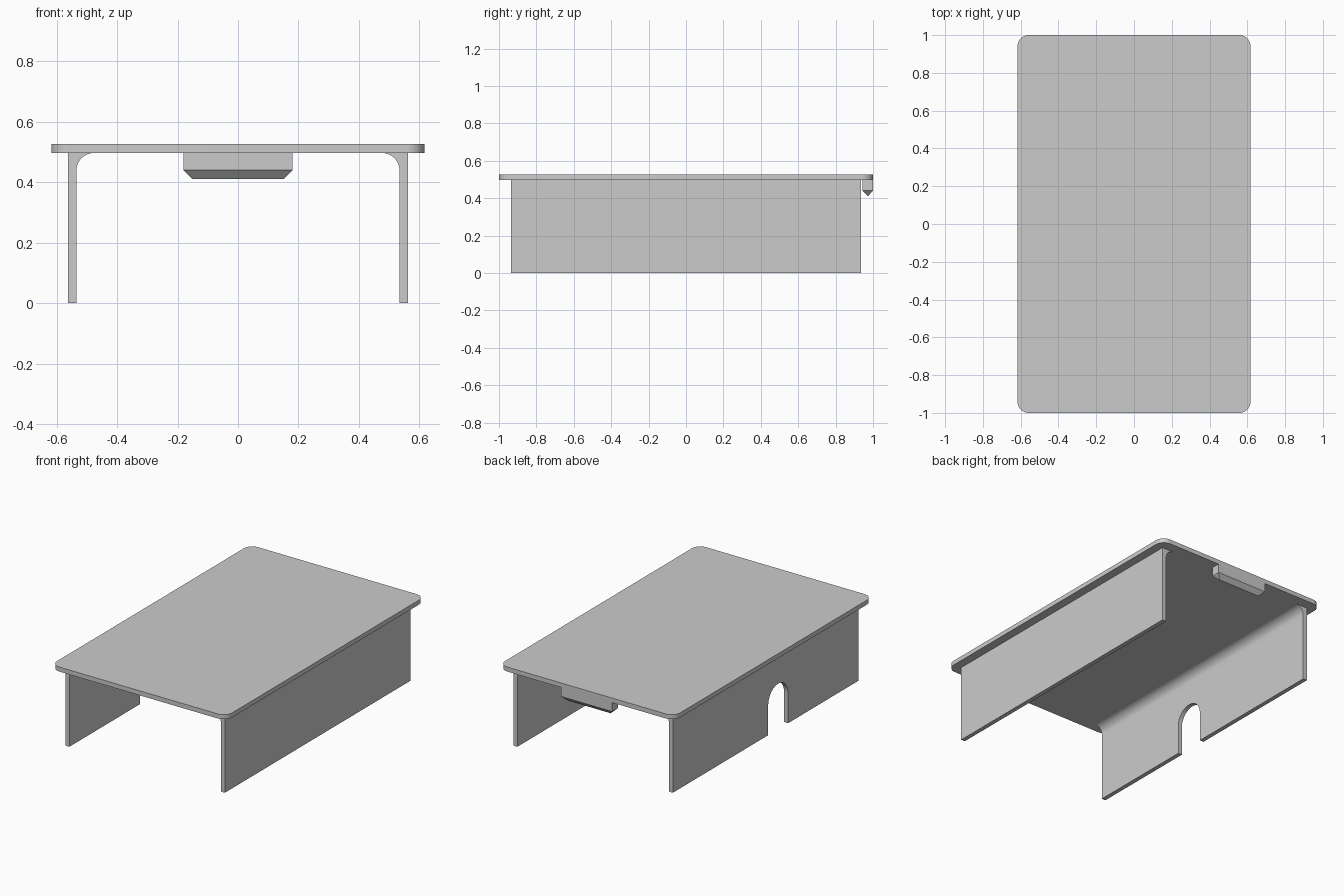
import bpy
import bmesh
from math import sin, cos, pi
from mathutils import Vector

cube = bpy.data.objects.get("Cube")
if cube:
    bpy.data.objects.remove(cube, do_unlink=True)

HALF_W, HALF_L = 0.617, 1.0
SLAB_BOTTOM, SLAB_TOP = 0.497, 0.526
PANEL_IN, PANEL_OUT, PANEL_END = 0.534, 0.562, 0.935

grey = bpy.data.materials.new("plain grey")
grey.use_nodes = True
grey.diffuse_color = (0.6, 0.6, 0.6, 1)
grey.node_tree.nodes["Principled BSDF"].inputs["Base Color"].default_value = grey.diffuse_color


def arc(cx, cy, r, start, end, steps=16):
    """Points along a circular arc, angles in half turns."""
    angles = [pi * (start + (end - start) * i / steps) for i in range(steps + 1)]
    return [(cx + r * cos(a), cy + r * sin(a)) for a in angles]


def finish(name, bm):
    bmesh.ops.recalc_face_normals(bm, faces=bm.faces)
    mesh = bpy.data.meshes.new(name)
    bm.to_mesh(mesh)
    bm.free()
    mesh.materials.append(grey)
    obj = bpy.data.objects.new(name, mesh)
    bpy.context.collection.objects.link(obj)
    return obj


def extrude(name, points, direction):
    """Solid made by sweeping a closed outline of 3D points along a vector."""
    bm = bmesh.new()
    face = bm.faces.new([bm.verts.new(p) for p in points])
    out = bmesh.ops.extrude_face_region(bm, geom=[face], use_keep_orig=True)
    moved = [v for v in out["geom"] if isinstance(v, bmesh.types.BMVert)]
    bmesh.ops.translate(bm, verts=moved, vec=Vector(direction))
    return finish(name, bm)


def activate(obj):
    bpy.ops.object.select_all(action="DESELECT")
    obj.select_set(True)
    bpy.context.view_layer.objects.active = obj


def smooth(obj):
    activate(obj)
    bpy.ops.object.shade_smooth_by_angle(angle=pi / 6)


# Top slab with rounded corners
R = 0.06
outline = []
for i, (sx, sy) in enumerate([(1, 1), (-1, 1), (-1, -1), (1, -1)]):
    outline += arc(sx * (HALF_W - R), sy * (HALF_L - R), R, i / 2, i / 2 + 0.5, 12)
smooth(extrude("top_slab", [(x, y, SLAB_BOTTOM) for x, y in outline],
               (0, 0, SLAB_TOP - SLAB_BOTTOM)))

# Side panels with a concave fillet under the slab
F = 0.058
profile = [(PANEL_OUT, 0), (PANEL_OUT, SLAB_BOTTOM)]
profile += arc(PANEL_IN - F, SLAB_BOTTOM - F, F, 0.5, 0) + [(PANEL_IN, 0)]
panels = {}
for name, side in (("left_panel", 1), ("right_panel", -1)):
    panels[name] = extrude(name, [(side * x, -PANEL_END, z) for x, z in profile],
                           (0, 2 * PANEL_END, 0))

# Arched cable opening in the right panel
arch = [(-0.025, -0.1)] + arc(-0.125, 0.19, 0.1, 0, 1, 24) + [(-0.225, -0.1)]
cutter = extrude("arch_cutter", [(-0.7, y, z) for y, z in arch], (0.3, 0, 0))
cutter.hide_render = True
activate(panels["right_panel"])
cut = panels["right_panel"].modifiers.new("arch_opening", "BOOLEAN")
cut.operation, cut.solver, cut.object = "DIFFERENCE", "EXACT", cutter
bpy.ops.object.modifier_apply(modifier=cut.name)
bpy.data.objects.remove(cutter, do_unlink=True)
for panel in panels.values():
    smooth(panel)

# Back lip: a block whose underside tapers to a narrow ridge
bm = bmesh.new()
rings = []
for hx, hy, z in ((0.18, 0.028, SLAB_BOTTOM), (0.18, 0.028, 0.44), (0.151, 0.001, 0.411)):
    rings.append([bm.verts.new((sx * hx, 0.972 + sy * hy, z))
                  for sx, sy in ((1, 1), (-1, 1), (-1, -1), (1, -1))])
for a, b in zip(rings, rings[1:]):
    for i in range(4):
        j = (i + 1) % 4
        bm.faces.new((a[i], a[j], b[j], b[i]))
bm.faces.new(rings[0])
bm.faces.new(rings[-1])
finish("back_lip", bm)
